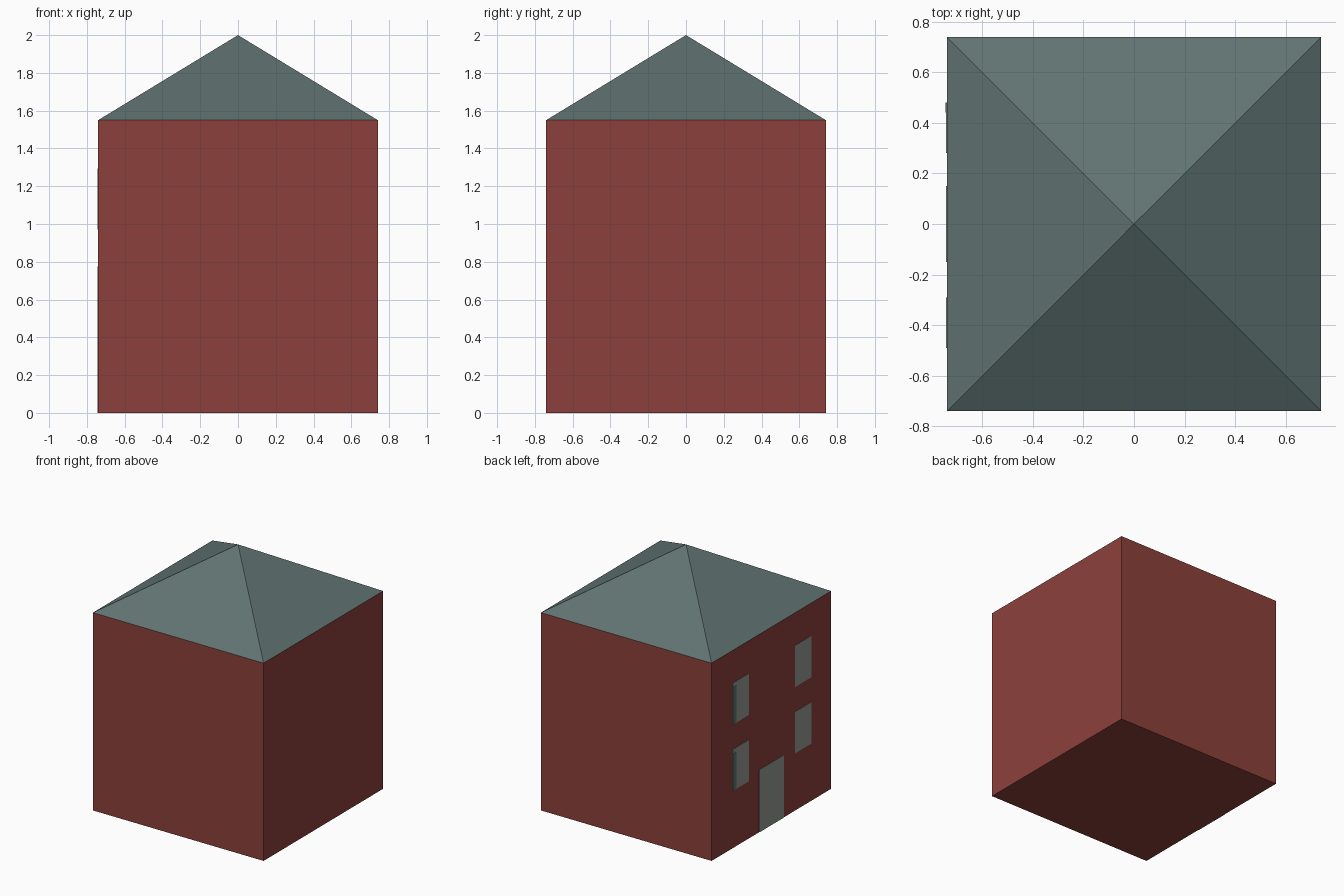
import bpy, bmesh

if "Cube" in bpy.data.objects:
    bpy.data.objects.remove(bpy.data.objects["Cube"])

HALF, EAVES, TOP = 0.74, 1.55, 2.0


def material(name, srgb):
    mat = bpy.data.materials.new(name)
    lin = [((c / 255 + 0.055) / 1.055) ** 2.4 for c in srgb]
    mat.diffuse_color = (*lin, 1)
    mat.use_nodes = True
    mat.node_tree.nodes["Principled BSDF"].inputs["Base Color"].default_value = mat.diffuse_color
    return mat


BRICK = material("brick_red", (140, 64, 59))
SLATE = material("slate_green", (96, 115, 114))
GREY = material("pale_grey", (148, 154, 148))


def add_object(name, bm, mat):
    bmesh.ops.recalc_face_normals(bm, faces=bm.faces)
    mesh = bpy.data.meshes.new(name)
    bm.to_mesh(mesh)
    bm.free()
    mesh.materials.append(mat)
    obj = bpy.data.objects.new(name, mesh)
    bpy.context.collection.objects.link(obj)
    return obj


def box(name, lo, hi, mat):
    bm = bmesh.new()
    bmesh.ops.create_cube(bm, size=1)
    for v in bm.verts:
        v.co = [hi[i] if v.co[i] > 0 else lo[i] for i in range(3)]
    return add_object(name, bm, mat)


def plate(name, y0, y1, z0, z1, mat, out=0.003):
    # thin plate on the left (-x) wall
    return box(name, (-HALF - out, y0, z0), (-HALF + 0.002, y1, z1), mat)


# Brick walls
box("walls", (-HALF, -HALF, 0), (HALF, HALF, EAVES), BRICK)

# Pyramid roof, flush with the walls
bm = bmesh.new()
base = [bm.verts.new((x * HALF, y * HALF, EAVES))
        for x, y in ((-1, -1), (1, -1), (1, 1), (-1, 1))]
apex = bm.verts.new((0, 0, TOP))
bm.faces.new(base[::-1])
for i in range(4):
    bm.faces.new((base[i], base[(i + 1) % 4], apex))
add_object("roof", bm, SLATE)

# Door on the left wall
plate("door", -0.15, 0.15, 0, 0.49, GREY)

# Two storeys of windows; the pair nearest the back has a slate edge strip
for storey, z in (("lower", 0.45), ("upper", 0.97)):
    plate(f"{storey}_front_window", -0.49, -0.29, z, z + 0.325, GREY)
    plate(f"{storey}_back_window", 0.28, 0.48, z, z + 0.325, GREY)
    plate(f"{storey}_window_edge", 0.44, 0.48, z, z + 0.29, SLATE, 0.005)
